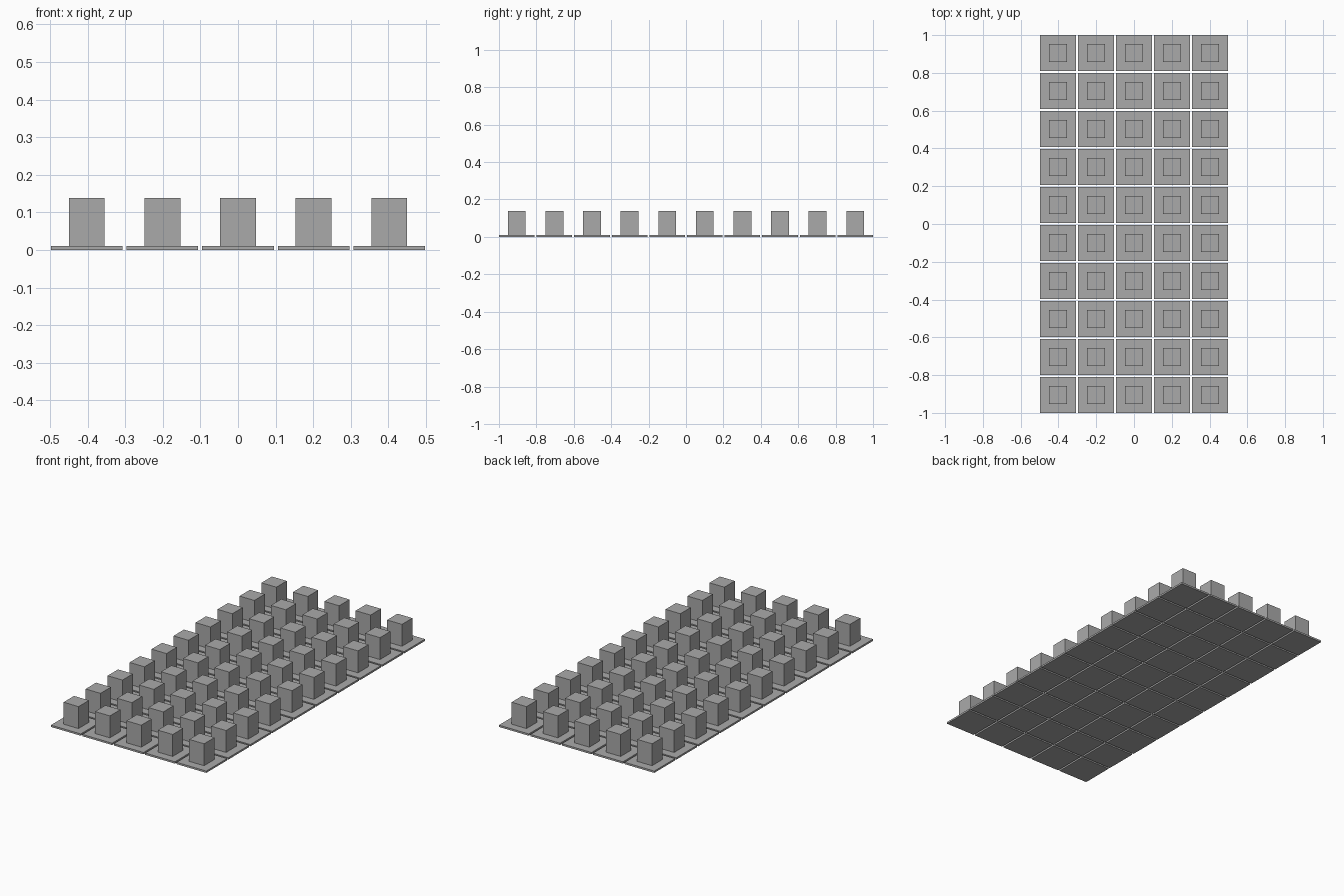
import bpy

old = bpy.data.objects.get("Cube")
if old:
    bpy.data.objects.remove(old, do_unlink=True)

COLS, ROWS = 5, 10
UNIT = 2 / 18.9            # ten tiles and nine gaps span two units
PITCH = 1.9 * UNIT
TILE = 1.8 * UNIT
TILE_TOP = 0.1 * UNIT
BLOCK = 0.9 * UNIT
BLOCK_TOP = 1.3 * UNIT

# Single grey material
grey = bpy.data.materials.new("mid_grey")
grey.use_nodes = True
colour = (0.4, 0.4, 0.4, 1)
grey.diffuse_color = colour
grey.node_tree.nodes["Principled BSDF"].inputs["Base Color"].default_value = colour


def box_grid(name, width, z0, z1):
    """Square box in the first cell, repeated over the whole grid."""
    x = -(COLS - 1) / 2 * PITCH
    y = -(ROWS - 1) / 2 * PITCH
    bpy.ops.mesh.primitive_cube_add(size=1, location=(x, y, (z0 + z1) / 2))
    ob = bpy.context.object
    ob.name = name
    ob.scale = (width, width, z1 - z0)
    bpy.ops.object.transform_apply(location=False, rotation=False, scale=True)
    ob.data.materials.append(grey)
    for label, count, step in (("columns", COLS, (PITCH, 0, 0)),
                               ("rows", ROWS, (0, PITCH, 0))):
        array = ob.modifiers.new(label, "ARRAY")
        array.count = count
        array.use_relative_offset = False
        array.use_constant_offset = True
        array.constant_offset_displace = step
    return ob


# Thin ground tiles with a block standing on each
box_grid("ground_tiles", TILE, 0, TILE_TOP)
box_grid("blocks", BLOCK, TILE_TOP, BLOCK_TOP)
